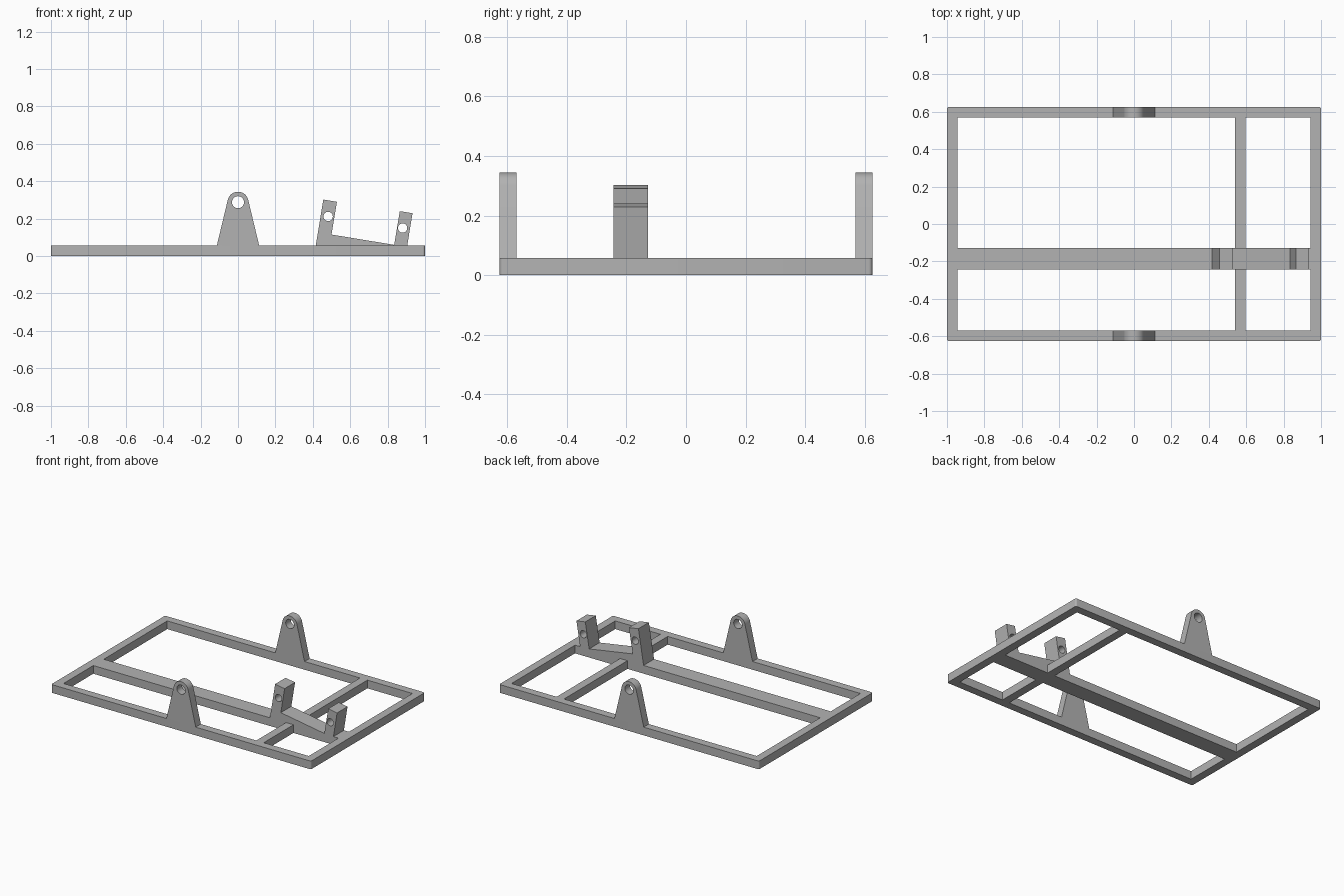
import bpy, bmesh, math
from mathutils import Vector

cube = bpy.data.objects.get("Cube")
if cube:
    bpy.data.objects.remove(cube)

grey = bpy.data.materials.new("light_grey")
grey.use_nodes = True
GREY = (0.45, 0.45, 0.45, 1)
grey.diffuse_color = GREY
grey.node_tree.nodes["Principled BSDF"].inputs["Base Color"].default_value = GREY

HALF_X, HALF_Y, THICK, RAIL = 1.0, 0.626, 0.057, 0.056
BEAM_Y = (-0.243, -0.128)
CROSS_X = (0.54, 0.597)


def prism(name, points, start, end):
    """Extrude a closed outline of 3D points from start offset to end offset."""
    bm = bmesh.new()
    face = bm.faces.new([bm.verts.new(Vector(p) + Vector(start)) for p in points])
    new = bmesh.ops.extrude_face_region(bm, geom=[face])["geom"]
    verts = [g for g in new if isinstance(g, bmesh.types.BMVert)]
    bmesh.ops.translate(bm, verts=verts, vec=Vector(end) - Vector(start))
    bmesh.ops.recalc_face_normals(bm, faces=bm.faces)
    mesh = bpy.data.meshes.new(name)
    bm.to_mesh(mesh)
    bm.free()
    mesh.materials.append(grey)
    obj = bpy.data.objects.new(name, mesh)
    bpy.context.collection.objects.link(obj)
    return obj


def side_prism(name, outline, y0, y1):
    return prism(name, [(x, 0, z) for x, z in outline], (0, y0, 0), (0, y1, 0))


def arc(cx, cy, r, a0, a1, n):
    angles = [math.radians(a0 + (a1 - a0) * i / n) for i in range(n + 1)]
    return [(cx + r * math.cos(a), cy + r * math.sin(a)) for a in angles]


def cut(target, cutters):
    for c in cutters:
        mod = target.modifiers.new("cut", "BOOLEAN")
        mod.operation, mod.solver, mod.object = "DIFFERENCE", "EXACT", c
        c.hide_render = True
    bpy.context.view_layer.objects.active = target
    for mod in list(target.modifiers):
        bpy.ops.object.modifier_apply(modifier=mod.name)
    for c in cutters:
        bpy.data.objects.remove(c)


def smooth(obj):
    bpy.ops.object.select_all(action="DESELECT")
    obj.select_set(True)
    bpy.context.view_layer.objects.active = obj
    bpy.ops.object.shade_smooth_by_angle(angle=math.radians(30))


# Base frame: rounded plate with four open bays, leaving rails, beam and crossbar
R = 0.012
outline = []
for i, (sx, sy) in enumerate([(1, 1), (-1, 1), (-1, -1), (1, -1)]):
    outline += arc(sx * (HALF_X - R), sy * (HALF_Y - R), R, 90 * i, 90 * i + 90, 5)
frame = prism("base_frame", [(x, y, 0) for x, y in outline], (0, 0, 0), (0, 0, THICK))
bays = []
for x0, x1 in [(-HALF_X + RAIL, CROSS_X[0]), (CROSS_X[1], HALF_X - RAIL)]:
    for y0, y1 in [(-HALF_Y + RAIL, BEAM_Y[0]), (BEAM_Y[1], HALF_Y - RAIL)]:
        corners = [(x0, y0, 0), (x1, y0, 0), (x1, y1, 0), (x0, y1, 0)]
        bays.append(prism("bay_cutter", corners, (0, 0, -0.1), (0, 0, 0.2)))
cut(frame, bays)
smooth(frame)

# Pivot towers: tapered uprights with a round top and a pin hole
PIN_Z, TOP_R = 0.288, 0.056
tower_outline = [(-0.113, THICK), (0.113, THICK)] + arc(0, PIN_Z, TOP_R, 13, 167, 24)
for name, y0 in [("right_pivot_tower", -HALF_Y), ("left_pivot_tower", HALF_Y - RAIL)]:
    tower = side_prism(name, tower_outline, y0, y0 + RAIL)
    hole = side_prism("hole_cutter", arc(0, PIN_Z, 0.032, 0, 348.75, 31), y0 - 0.1, y0 + 0.2)
    cut(tower, [hole])
    smooth(tower)

# Tilted bracket: two leaning lugs joined by a sloping web
bracket = side_prism("tilted_bracket", [
    (0.416, THICK), (0.456, 0.302), (0.529, 0.29), (0.5, 0.115),
    (0.835, 0.06), (0.865, 0.24), (0.933, 0.229), (0.905, THICK)], *BEAM_Y)
holes = [side_prism("hole_cutter", arc(x, z, 0.025, 0, 345, 23), -0.4, 0.1)
         for x, z in [(0.482, 0.212), (0.88, 0.15)]]
cut(bracket, holes)
smooth(bracket)
